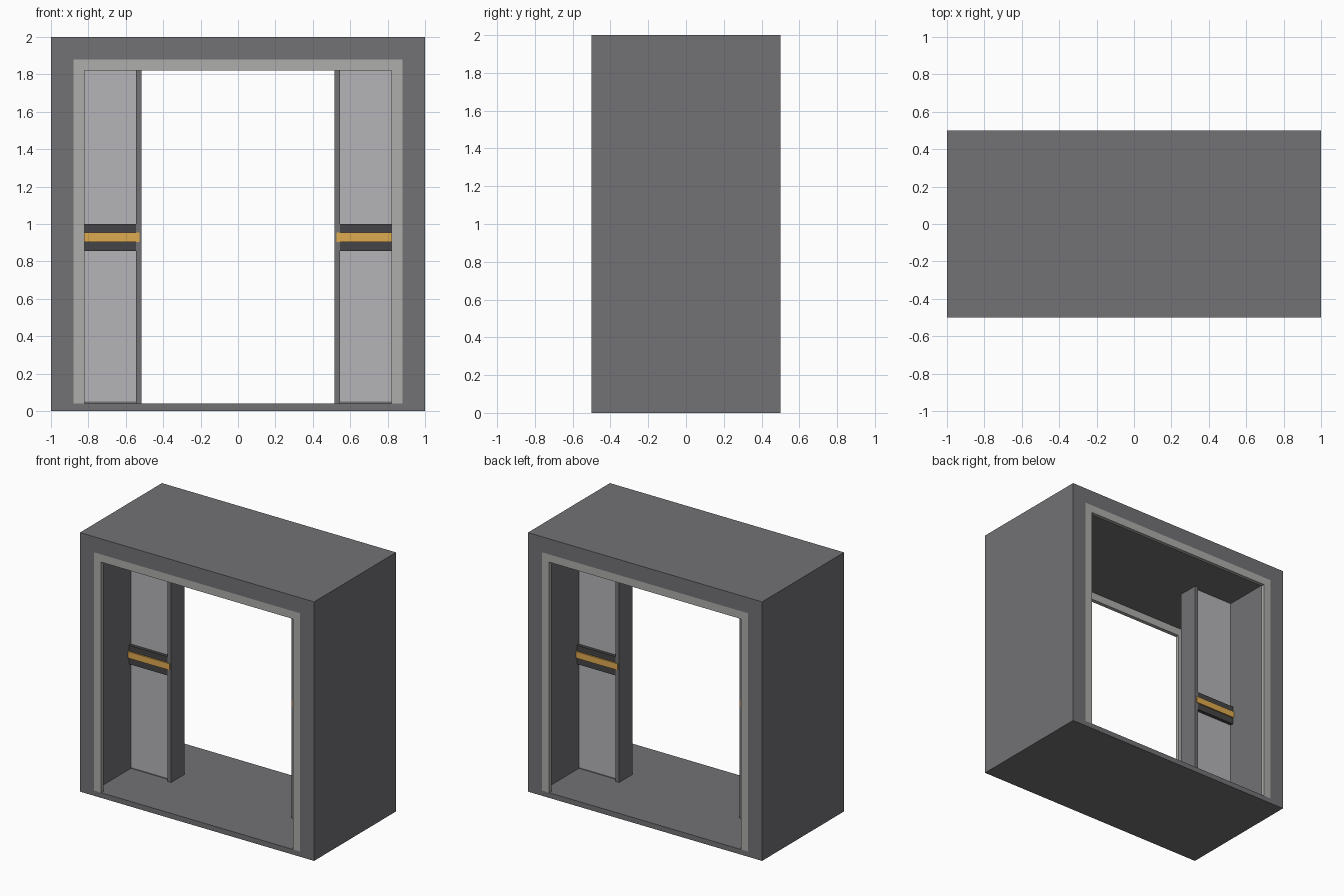
import bpy, bmesh

if "Cube" in bpy.data.objects:
    bpy.data.objects.remove(bpy.data.objects["Cube"])


def material(name, rgb):
    m = bpy.data.materials.new(name)
    m.diffuse_color = (*rgb, 1)
    m.use_nodes = True
    m.node_tree.nodes["Principled BSDF"].inputs["Base Color"].default_value = m.diffuse_color
    return m


FRAME = material("frame_grey", (0.17, 0.17, 0.18))
TRIM = material("trim_grey", (0.42, 0.42, 0.41))
PANEL = material("panel_grey", (0.46, 0.46, 0.48))
DARK = material("dark_grey", (0.06, 0.06, 0.063))
AMBER = material("amber", (0.74, 0.40, 0.08))


def extrude_y(name, outline, y0, y1, mat, mirror=(False, False), hole=None):
    """Extrude an XZ outline from y0 to y1, optionally as a ring around a hole."""
    bm = bmesh.new()

    def loop(points, y):
        return [bm.verts.new((x, y, z)) for x, z in points]

    def bridge(a, b):
        for i in range(len(a)):
            j = (i + 1) % len(a)
            bm.faces.new((a[i], a[j], b[j], b[i]))

    front, back = loop(outline, y0), loop(outline, y1)
    bridge(front, back)
    if hole:
        hole_front, hole_back = loop(hole, y0), loop(hole, y1)
        bridge(hole_front, hole_back)
        bridge(front, hole_front)
        bridge(back, hole_back)
    else:
        bm.faces.new(front)
        bm.faces.new(back)
    bmesh.ops.recalc_face_normals(bm, faces=bm.faces)
    mesh = bpy.data.meshes.new(name)
    bm.to_mesh(mesh)
    bm.free()
    mesh.materials.append(mat)
    obj = bpy.data.objects.new(name, mesh)
    bpy.context.collection.objects.link(obj)
    if any(mirror):
        mod = obj.modifiers.new("mirror", "MIRROR")
        mod.use_axis = (*mirror, False)
        mod.use_mirror_merge = False
    return obj


def rect(x0, x1, z0, z1):
    return [(x0, z0), (x1, z0), (x1, z1), (x0, z1)]


FLOOR, CEILING, WALL = 0.04, 1.88, 0.88

# Deep outer housing with a through opening
extrude_y("door_frame", rect(-1, 1, 0, 2), -0.5, 0.5, FRAME,
          hole=rect(-WALL, WALL, FLOOR, CEILING))

# Thin flush trim round the sides and top of both openings
trim = [(-WALL, FLOOR), (-0.82, FLOOR), (-0.82, 1.82), (0.82, 1.82),
        (0.82, FLOOR), (WALL, FLOOR), (WALL, CEILING), (-WALL, CEILING)]
extrude_y("opening_trim", trim, -0.5, -0.47, TRIM, mirror=(False, True))

# Half-open sliding doors: panel, bottom rail, edge post, band and stripe
for name, outline, depth, mat in (
    ("door_panel", rect(0.545, WALL, 0.05, CEILING), 0.05, PANEL),
    ("door_bottom_rail", rect(0.545, WALL, FLOOR, 0.05), 0.05, FRAME),
    ("door_edge_post", rect(0.515, 0.545, FLOOR, CEILING), 0.08, FRAME),
    ("door_band", rect(0.545, WALL, 0.855, 1.0), 0.075, DARK),
    ("door_stripe", rect(0.527, WALL, 0.905, 0.955), 0.085, AMBER),
):
    extrude_y(name, outline, -depth, depth, mat, mirror=(True, False))
